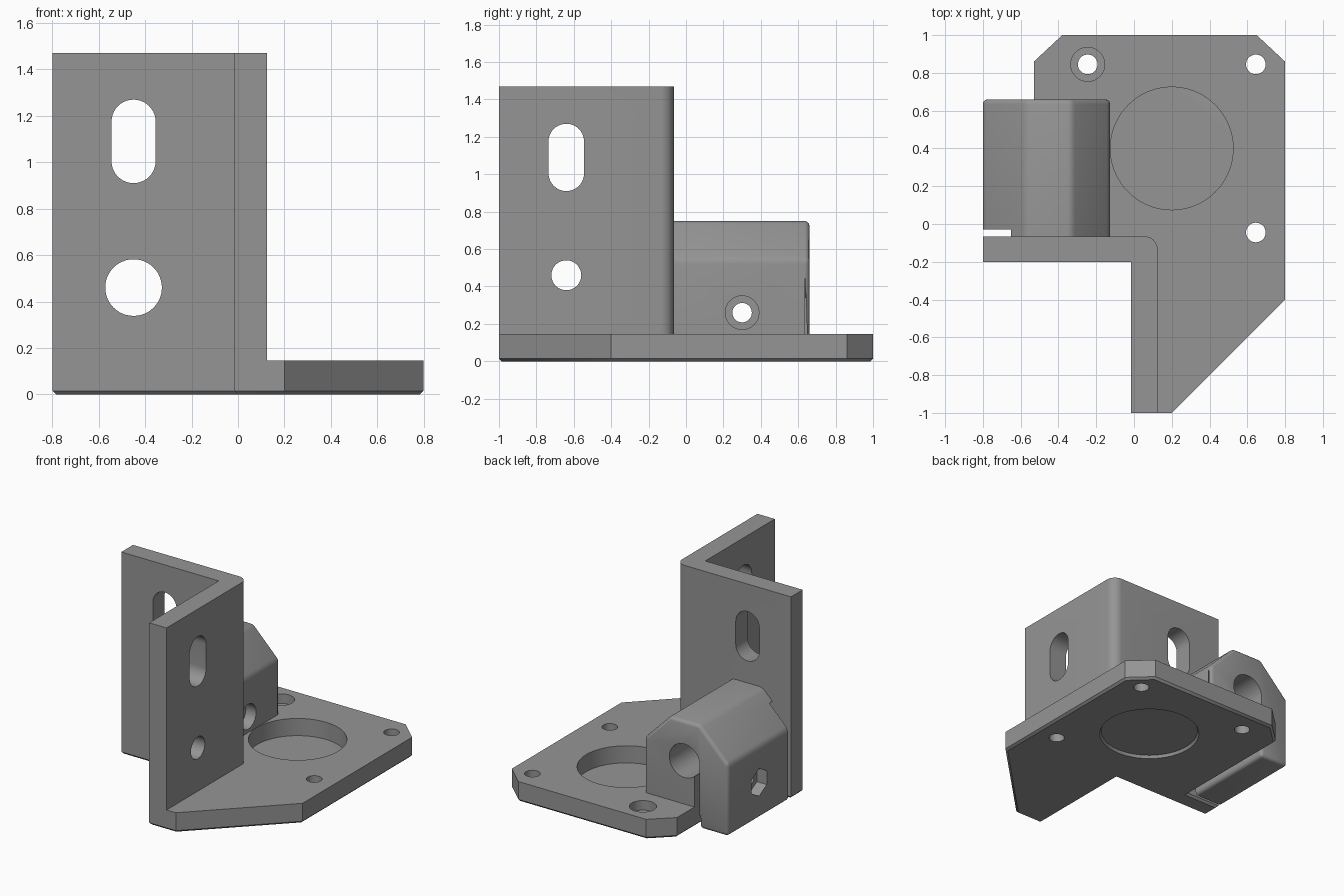
import bpy, bmesh, math
from mathutils import Vector

if "Cube" in bpy.data.objects:
    bpy.data.objects.remove(bpy.data.objects["Cube"])

grey = bpy.data.materials.new("printed grey")
grey.diffuse_color = (0.30, 0.30, 0.30, 1)
grey.use_nodes = True
grey.node_tree.nodes["Principled BSDF"].inputs["Base Color"].default_value = grey.diffuse_color


def prism(name, pts, axis, a, b, bevel=0, segments=1, pick=None):
    """Extrude a 2D outline along an axis from a to b, bevelling picked edges."""
    place = {"x": lambda u, v, w: (w, u, v),
             "y": lambda u, v, w: (u, w, v),
             "z": lambda u, v, w: (u, v, w)}[axis]
    bm = bmesh.new()
    low = [bm.verts.new(place(u, v, a)) for u, v in pts]
    high = [bm.verts.new(place(u, v, b)) for u, v in pts]
    bm.faces.new(low)
    bm.faces.new(high[::-1])
    n = len(pts)
    for i in range(n):
        j = (i + 1) % n
        bm.faces.new((low[i], high[i], high[j], low[j]))
    bmesh.ops.recalc_face_normals(bm, faces=bm.faces)
    if bevel:
        edges = [e for e in bm.edges if pick is None or pick(e)]
        bmesh.ops.bevel(bm, geom=edges, offset=bevel, segments=segments,
                        profile=0.5, affect='EDGES', clamp_overlap=True)
    mesh = bpy.data.meshes.new(name)
    bm.to_mesh(mesh)
    bm.free()
    ob = bpy.data.objects.new(name, mesh)
    bpy.context.collection.objects.link(ob)
    mesh.materials.append(grey)
    return ob


def arc(cu, cv, r, start=0, end=360, n=48):
    full = end - start == 360
    steps = n if full else n + 1
    return [(cu + r * math.cos(math.radians(start + (end - start) * i / n)),
             cv + r * math.sin(math.radians(start + (end - start) * i / n)))
            for i in range(steps)]


def slot(cu, v0, v1, r):
    return arc(cu, v1 - r, r, 0, 180, 20) + arc(cu, v0 + r, r, 180, 360.001, 20)


def box(u0, u1, v0, v1):
    return [(u0, v0), (u1, v0), (u1, v1), (u0, v1)]


def combine(target, other, operation):
    mod = target.modifiers.new("combine", 'BOOLEAN')
    mod.object, mod.operation, mod.solver = other, operation, 'EXACT'
    bpy.context.view_layer.objects.active = target
    bpy.ops.object.modifier_apply(modifier=mod.name)
    bpy.data.objects.remove(other)


# Base plate with chamfered underside
outline = [(-.53, .86), (-.38, 1), (.65, 1), (.8, .86), (.8, -.4), (.2, -1),
           (-.015, -1), (-.015, -.2), (-.8, -.2), (-.8, -.065), (-.53, -.065)]
bracket = prism("motor_bracket", outline, "z", 0, .145, .015, 1,
                lambda e: all(v.co.z < .001 for v in e.verts))

# Upright corner wall with a rounded outer corner
corner = arc(.055, -.135, .07, 0, 90, 8)
walls = prism("corner_wall", [(-.8, -.2), (-.015, -.2), (-.015, -1), (.125, -1)]
              + corner + [(-.8, -.065)], "z", .05, 1.47)
combine(bracket, walls, 'UNION')

# Rod clamp block with sloped shoulders and soft edges
profile = [(-.8, 0), (-.57, 0), (-.57, .08), (-.127, .08), (-.127, .545),
           (-.33, .75), (-.57, .75), (-.8, .52)]
clamp = prism("rod_clamp", profile, "y", -.13, .66, .025, 3)
# Gap separating the clamp arm from the wall
combine(clamp, prism("arm_gap", box(-.9, -.53, -.2, -.03), "z", -.1, .67), 'DIFFERENCE')
combine(bracket, clamp, 'UNION')

# Openings: outline, axis, start, end
cuts = [
    (box(-.57, -.53, -.1, .46), "y", -.065, .8),        # clamp slit
    (arc(-.45, .46, .122), "y", -.4, .8),               # rod bore
    (slot(-.45, .91, 1.27, .095), "y", -.3, .1),        # left wall slot
    (slot(-.64, .91, 1.27, .095), "x", -.1, .3),        # right wall slot
    (arc(-.64, .46, .08, n=32), "x", -.1, .3),          # right wall hole
    (arc(.2, .4, .325, n=72), "z", -.1, .3),            # motor opening
    (arc(-.245, .845, .09, n=32), "z", .075, .3),       # screw head recess
    (arc(.3, .26, .052, n=32), "x", -1, 0),             # clamp screw hole
    (arc(.3, .26, .09, n=32), "x", -.21, 0),            # clamp screw head
    (arc(.3, .26, .1, 30, 390, 6), "x", -1, -.72),      # clamp nut recess
]
for x, y in ((-.245, .845), (.645, .845), (.645, -.045)):
    cuts.append((arc(x, y, .052, n=32), "z", -.1, .3))  # mounting holes
for pts, axis, a, b in cuts:
    combine(bracket, prism("cutter", pts, axis, a, b), 'DIFFERENCE')

# Chamfer ring under the motor opening
ring = prism("ring_cutter", arc(.2, .4, .345, n=72), "z", -.02, .02)
for v in ring.data.vertices:
    if v.co.z > 0:
        d = Vector((v.co.x - .2, v.co.y - .4)) * (.325 / .345)
        v.co.x, v.co.y = .2 + d.x, .4 + d.y
combine(bracket, ring, 'DIFFERENCE')

# Smooth curved surfaces, keep hard edges
bpy.ops.object.select_all(action='DESELECT')
bracket.select_set(True)
bpy.context.view_layer.objects.active = bracket
bpy.ops.object.shade_smooth_by_angle(angle=math.radians(32))
